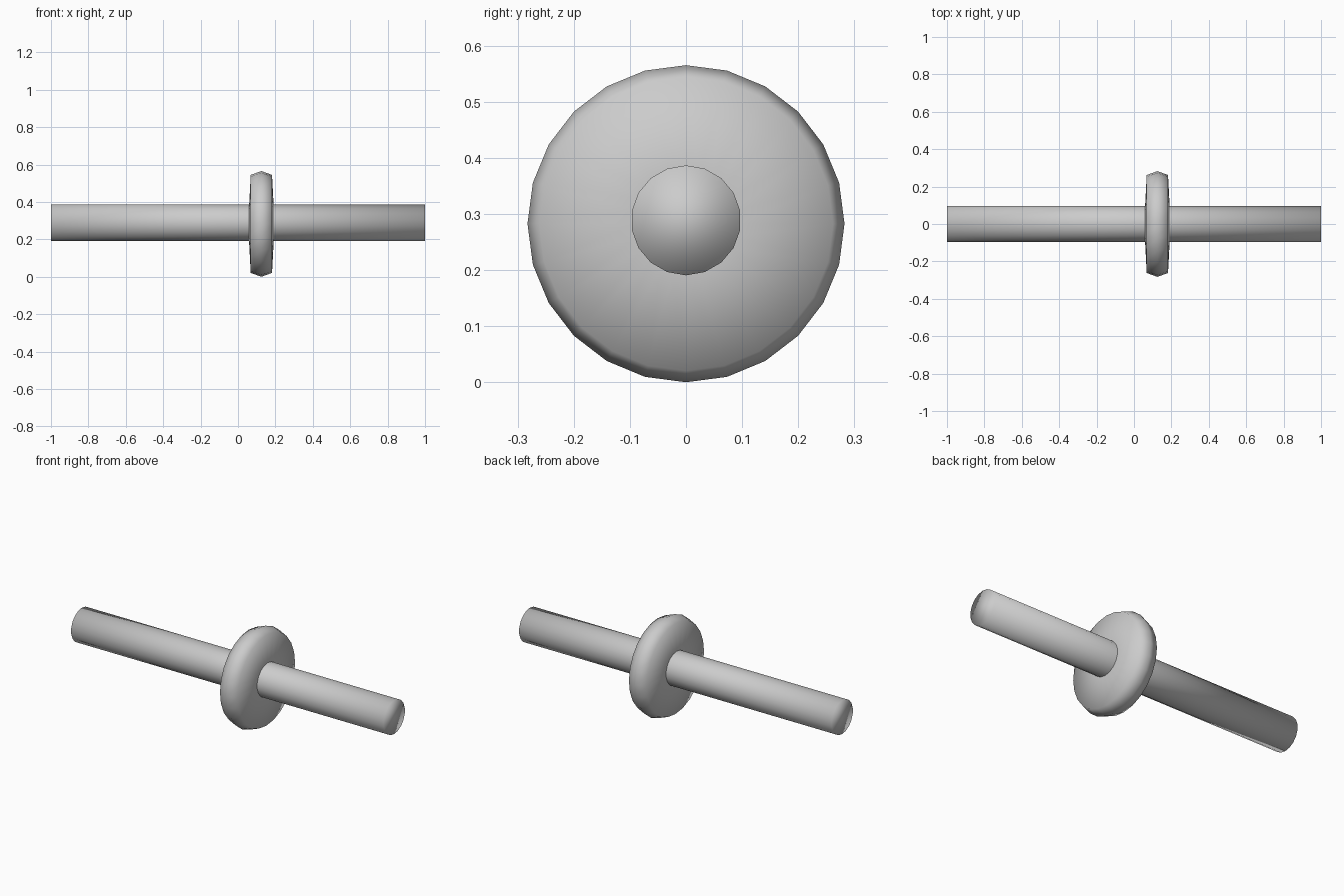
import bpy, bmesh, math

if "Cube" in bpy.data.objects:
    bpy.data.objects.remove(bpy.data.objects["Cube"])


def lathe(name, profile, sides, centre_z):
    """Revolve (x, radius) points around the x axis, closing both ends."""
    bm = bmesh.new()
    rings = []
    for x, r in profile:
        ring = []
        for i in range(sides):
            a = 2 * math.pi * i / sides
            ring.append(bm.verts.new((x, r * math.sin(a), centre_z + r * math.cos(a))))
        rings.append(ring)
    for a, b in zip(rings, rings[1:]):
        for i in range(sides):
            j = (i + 1) % sides
            bm.faces.new((a[i], a[j], b[j], b[i]))
    bm.faces.new(rings[0])
    bm.faces.new(rings[-1])
    bmesh.ops.recalc_face_normals(bm, faces=bm.faces)
    for f in bm.faces:
        f.smooth = True
    mesh = bpy.data.meshes.new(name)
    bm.to_mesh(mesh)
    bm.free()
    obj = bpy.data.objects.new(name, mesh)
    bpy.context.collection.objects.link(obj)
    return obj


# Long round rod, with softly shaded flat ends
lathe("rod", [(-1, 0.098), (1, 0.098)], 18, 0.2885)

# Disc collar: slightly domed faces and a rim that peaks in the middle
mid = 0.125
half = [(-0.066, 0.09), (-0.057, 0.262)]
profile = [(mid + x, r) for x, r in half] + [(mid, 0.2825)]
profile += [(mid - x, r) for x, r in reversed(half)]
lathe("collar", profile, 24, 0.2825)
